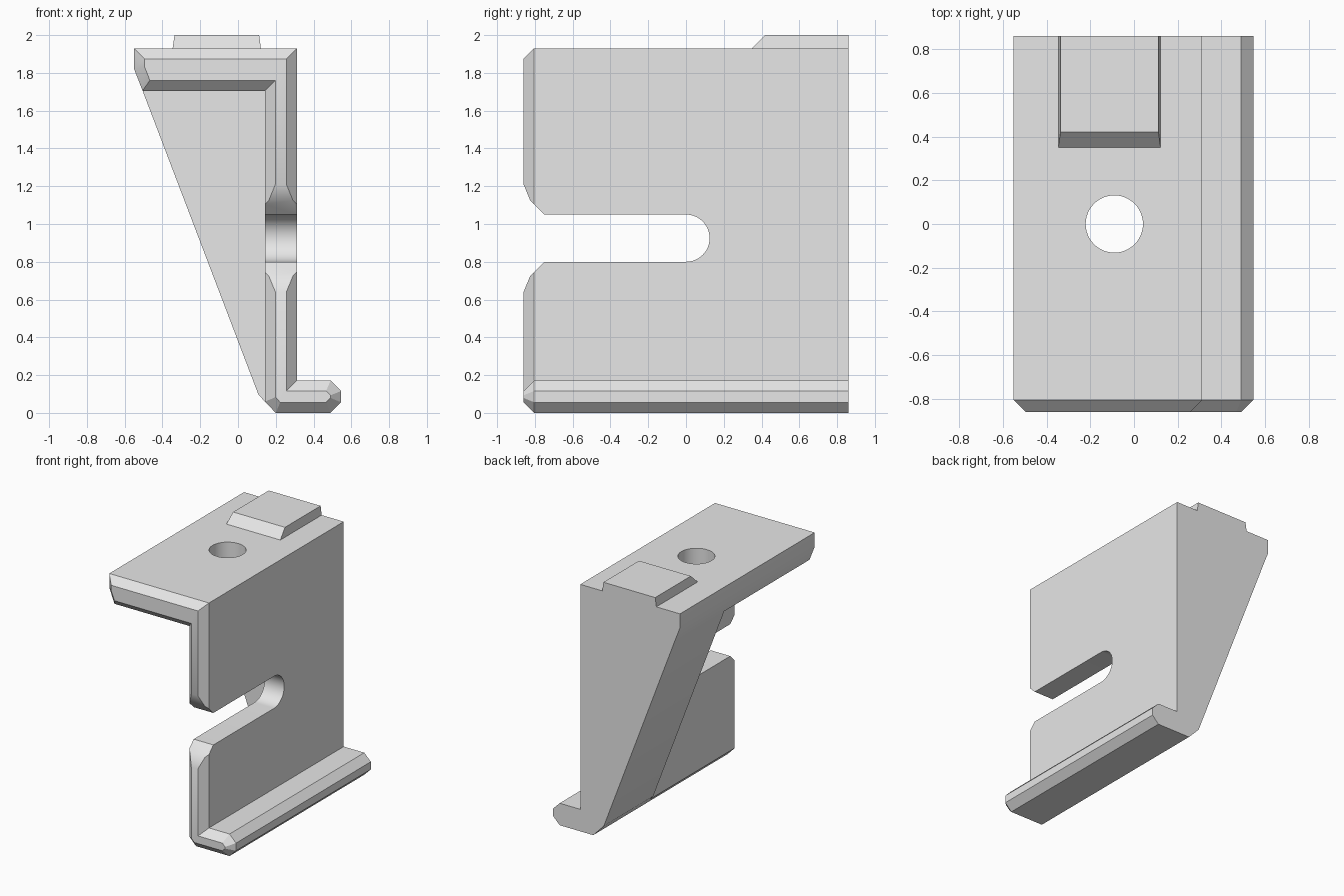
import bpy
import bmesh
from math import cos, sin, pi, radians
from mathutils import Vector

if "Cube" in bpy.data.objects:
    bpy.data.objects.remove(bpy.data.objects["Cube"], do_unlink=True)

BACK, FRONT, CHAMFER = 0.86, -0.86, 0.056

grey = bpy.data.materials.new("plain grey")
grey.use_nodes = True
grey.diffuse_color = (0.8, 0.8, 0.8, 1)
grey.node_tree.nodes["Principled BSDF"].inputs["Base Color"].default_value = (0.8, 0.8, 0.8, 1)


def loft(name, rings):
    """Join matching rings of points into a closed solid."""
    bm = bmesh.new()
    loops = [[bm.verts.new(p) for p in ring] for ring in rings]
    for a, b in zip(loops, loops[1:]):
        for i in range(len(a)):
            j = (i + 1) % len(a)
            bm.faces.new((a[i], a[j], b[j], b[i]))
    bm.faces.new(loops[0])
    bm.faces.new(loops[-1])
    bmesh.ops.recalc_face_normals(bm, faces=bm.faces)
    mesh = bpy.data.meshes.new(name)
    bm.to_mesh(mesh)
    bm.free()
    mesh.materials.append(grey)
    obj = bpy.data.objects.new(name, mesh)
    bpy.context.collection.objects.link(obj)
    return obj


def section(points, y):
    return [(x, y, z) for x, z in points]


def inset(points, d):
    """Mitred inward offset of a clockwise outline."""
    pts = [Vector(p) for p in points]
    result = []
    for i, p in enumerate(pts):
        a = (p - pts[i - 1]).normalized()
        b = (pts[(i + 1) % len(pts)] - p).normalized()
        na, nb = Vector((a.y, -a.x)), Vector((b.y, -b.x))
        result.append(tuple(p + (na + nb) * d / (1 + na.dot(nb))))
    return result


def combine(target, other, operation):
    mod = target.modifiers.new(operation.lower(), 'BOOLEAN')
    mod.operation = operation
    mod.solver = 'EXACT'
    mod.object = other
    bpy.context.view_layer.objects.active = target
    bpy.ops.object.modifier_apply(modifier=mod.name)
    bpy.data.objects.remove(other, do_unlink=True)


# Flange, wall and foot in one outline, chamfered around the front end
outline = [(-0.55, 1.82), (-0.55, 1.93), (0.312, 1.93), (0.312, 0.172),
           (0.49, 0.172), (0.546, 0.116), (0.546, 0.056), (0.49, 0),
           (0.2, 0), (0.142, 0.06), (0.142, 1.705), (-0.505, 1.705)]
bracket = loft("bracket", [section(outline, BACK),
                           section(outline, FRONT + CHAMFER),
                           section(inset(outline, CHAMFER), FRONT)])

# Sloping gusset at the back, under the flange
gusset_outline = [(-0.505, 1.705), (-0.47, 1.8), (0.22, 1.8), (0.22, 0.1),
                  (0.142, 0.06), (0.108, 0.097)]
gusset = loft("gusset", [section(gusset_outline, y) for y in (BACK, 0.25)])
combine(bracket, gusset, 'UNION')

# Raised tab on top with tapered sides and sloping front
tab = loft("tab", [
    [(-0.347, 0.35, 1.92), (0.122, 0.35, 1.92), (0.122, BACK, 1.92), (-0.347, BACK, 1.92)],
    [(-0.346, 0.35, 1.93), (0.121, 0.35, 1.93), (0.121, BACK, 1.93), (-0.346, BACK, 1.93)],
    [(-0.336, 0.42, 2), (0.112, 0.42, 2), (0.112, BACK, 2), (-0.336, BACK, 2)]])
combine(bracket, tab, 'UNION')

# Open slot through the wall, round at the end and flared at the mouth
mid, radius = 0.925, 0.125
flare = [(-0.95, 0.5), (-0.86, 0.285), (-0.825, 0.2), (-0.75, radius)]
arc = [(radius * cos(t), radius * sin(t)) for t in
       (pi / 2 - pi * i / 24 for i in range(25))]
slot = flare + arc + [(y, -h) for y, h in reversed(flare)]
cutter = loft("slot_cutter", [[(x, y, mid + h) for y, h in slot] for x in (0.05, 0.5)])
combine(bracket, cutter, 'DIFFERENCE')

# Round hole down through the flange
circle = [(-0.09 + 0.131 * cos(t), 0.131 * sin(t)) for t in
          (2 * pi * i / 48 for i in range(48))]
cutter = loft("hole_cutter", [[(x, y, z) for x, y in circle] for z in (1.6, 2.1)])
combine(bracket, cutter, 'DIFFERENCE')

bpy.ops.object.select_all(action='DESELECT')
bracket.select_set(True)
bpy.context.view_layer.objects.active = bracket
bpy.ops.object.shade_smooth_by_angle(angle=radians(30))
